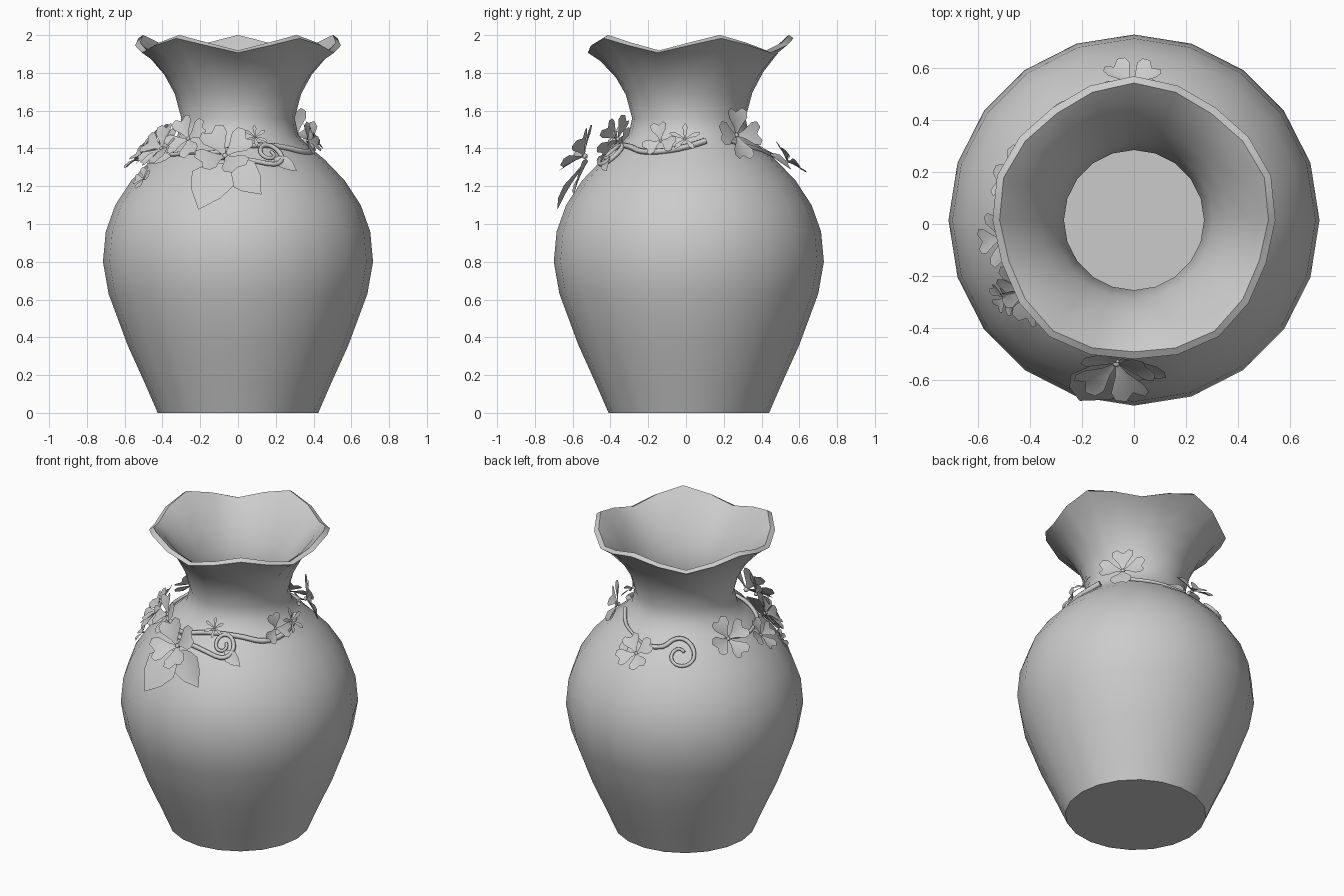
import bpy, bmesh, math
from math import sin, cos, radians, pi
from mathutils import Vector, Matrix

if "Cube" in bpy.data.objects:
    bpy.data.objects.remove(bpy.data.objects["Cube"])

CY = 0.015   # body axis sits slightly behind y = 0
SIDES = 20
OUTER = [(0.425, 0), (0.49, 0.15), (0.585, 0.36), (0.685, 0.63), (0.715, 0.8), (0.70, 0.96),
         (0.65, 1.1), (0.565, 1.23), (0.46, 1.34), (0.375, 1.41), (0.32, 1.47), (0.30, 1.56),
         (0.335, 1.69), (0.39, 1.79), (0.475, 1.89), (0.545, 1.945)]


def finish(name, bm, angle):
    me = bpy.data.meshes.new(name)
    bm.to_mesh(me)
    bm.free()
    me.shade_smooth()
    me.set_sharp_from_angle(angle=radians(angle))
    ob = bpy.data.objects.new(name, me)
    bpy.context.collection.objects.link(ob)
    return ob


def surf(deg, z, off=0.0):
    """Point on the vase wall at an angle and height, pushed outward."""
    r = OUTER[-1][0]
    for (r0, z0), (r1, z1) in zip(OUTER, OUTER[1:]):
        if z0 <= z <= z1:
            r = r0 + (r1 - r0) * (z - z0) / (z1 - z0)
            break
    a = radians(deg)
    return Vector(((r + off) * cos(a), CY + (r + off) * sin(a), z))


# vase: outer wall, wavy rim, inner wall and floor in one lathe
def vase():
    prof = OUTER + [(0.518, 1.96), (0.45, 1.905)]
    prof += [(r - 0.03, max(z, 0.03)) for r, z in reversed(OUTER[:-2])]
    bm = bmesh.new()
    rings = []
    for r, z in prof:
        k = max(0, (z - 1.55) / 0.4) ** 2
        ring = []
        for i in range(SIDES):
            a = 2 * pi * i / SIDES
            w = k * cos(5 * (a - pi / 2))
            rr = r + 0.01 * w
            ring.append(bm.verts.new((rr * cos(a), CY + rr * sin(a), z + 0.039 * w)))
        rings.append(ring)
    for a, b in zip(rings, rings[1:]):
        for i in range(SIDES):
            j = (i + 1) % SIDES
            bm.faces.new((a[i], a[j], b[j], b[i]))
    bm.faces.new(rings[0][::-1])
    bm.faces.new(rings[-1])
    finish("vase", bm, 40)


# blade rows: (length, half width, centre length)
HEART = [(0.3, 0.16, 0.3), (0.65, 0.43, 0.6), (0.88, 0.44, 0.75), (1.0, 0.25, 0.84)]
SLIM = [(0.4, 0.1, 0.4), (0.75, 0.16, 0.75), (1.0, 0.05, 1.0)]
LEAF = [(0.15, 0.2, 0.15), (0.4, 0.34, 0.4), (0.7, 0.24, 0.7), (0.99, 0.01, 1.0)]


def blade(bm, mat, rows, bend=0.0, cup=0.25):
    """Cupped petal or leaf growing along local +y."""
    last = [bm.verts.new(mat @ Vector((x, 0, 0))) for x in (-0.03, 0, 0.03)]
    for t, w, c in rows:
        row = [bm.verts.new(mat @ Vector((x, y, bend * y * y + cup * abs(x))))
               for x, y in ((-w, t), (0, c), (w, t))]
        for i in (0, 1):
            bm.faces.new((last[i], last[i + 1], row[i + 1], row[i]))
        last = row


def flower(name, deg, z, off, size, elev, n=5, spin=0, rows=HEART, tilt=20):
    a, e = radians(deg), radians(elev)
    out = Vector((cos(a) * cos(e), sin(a) * cos(e), sin(e)))
    base = Matrix.Translation(surf(deg, z, off)) @ out.to_track_quat('Z', 'Y').to_matrix().to_4x4()
    bm = bmesh.new()
    for i in range(n):
        m = (base @ Matrix.Rotation(radians(spin) + 2 * pi * i / n, 4, 'Z')
             @ Matrix.Rotation(radians(tilt), 4, 'X') @ Matrix.Scale(size, 4))
        blade(bm, m, rows, bend=-0.15)
    bmesh.ops.create_icosphere(bm, subdivisions=1, radius=size * 0.1, matrix=base)
    finish(name, bm, 60)


def leaf(name, start, tip, width=1.0):
    y = tip - start
    size = y.length
    y.normalize()
    out = Vector((start.x, start.y - CY, 0.25))
    x = y.cross(out).normalized()
    n = x.cross(y)
    m = Matrix((x * size * width, y * size, n * size)).transposed().to_4x4()
    m.translation = start
    bm = bmesh.new()
    blade(bm, m, LEAF, bend=-0.12, cup=0.2)
    finish(name, bm, 60)


def vine(name, pts, thick, end=0.6):
    cu = bpy.data.curves.new(name, 'CURVE')
    cu.dimensions = '3D'
    cu.bevel_depth = thick
    cu.bevel_resolution = 1
    cu.resolution_u = 3
    cu.use_fill_caps = True
    sp = cu.splines.new('NURBS')
    sp.points.add(len(pts) - 1)
    for i, p in enumerate(pts):
        sp.points[i].co = (*p, 1)
        sp.points[i].radius = 1 + (end - 1) * i / (len(pts) - 1)
    sp.order_u = 3
    sp.use_endpoint_u = True
    bpy.context.collection.objects.link(bpy.data.objects.new(name, cu))


def curl(deg, z, rad, phase, sign, turns=1.35, n=13):
    """Spiral of points lying on the shoulder."""
    pts = []
    for i in range(n):
        t = i / (n - 1)
        a = radians(phase) + sign * turns * 2 * pi * t
        r = rad * (1 - 0.75 * t)
        pts.append(surf(deg + math.degrees(r * cos(a) / 0.46), z + 0.75 * r * sin(a), 0.02))
    return pts


vase()

# stems around the shoulder
main = [(14, 1.44), (0, 1.41), (-18, 1.385), (-36, 1.38), (-52, 1.41), (-70, 1.42), (-90, 1.41),
        (-108, 1.37), (-125, 1.385), (-142, 1.365), (-160, 1.37), (-180, 1.36), (-198, 1.39)]
vine("main_vine", [surf(a, z, 0.015) for a, z in main], 0.018)
vine("front_tendril", [surf(-112, 1.36, 0.02), surf(-98, 1.35, 0.02), surf(-82, 1.34, 0.02)]
     + curl(-68, 1.375, 0.085, -90, 1), 0.015)
vine("back_vine", [surf(a, z, 0.012) for a, z in ((38, 1.44), (55, 1.41), (72, 1.39), (92, 1.36))], 0.013)
vine("back_tendril", [surf(95, 1.36, 0.015)] + curl(122, 1.34, 0.115, 165, -1), 0.015)

# open flowers: angle, height, offset, size, elevation, petals, spin
for i, f in enumerate([
        (39, 1.47, 0.08, 0.145, 15, 4, 0),
        (91, 1.33, 0.05, 0.125, 45, 4, 40),
        (160, 1.40, 0.07, 0.14, 40, 4, 20),
        (-146, 1.40, 0.10, 0.14, 35, 5, 10),
        (-125, 1.45, 0.12, 0.13, 25, 4, 30),
        (-172, 1.36, 0.08, 0.11, 40, 4, 0)]):
    flower(f"flower_{i + 1}", *f)
flower("front_flower", -97, 1.36, 0.12, 0.17, 35, 4, 35, tilt=28)
flower("side_flower", -22, 1.44, 0.05, 0.10, 20, 3, 10)
flower("small_low_flower", -149, 1.24, 0.025, 0.07, 30, 4, 15)

# slim star blossoms
flower("star_blossom_front", -77, 1.46, 0.07, 0.065, 30, 6, 0, SLIM)
flower("star_blossom_side", -3, 1.45, 0.06, 0.085, 30, 5, 0, SLIM)

# leaves
leaf("front_leaf_left", Vector((-0.08, -0.53, 1.32)), Vector((-0.21, -0.71, 1.10)), 1.15)
leaf("front_leaf_right", Vector((-0.05, -0.52, 1.33)), Vector((0.12, -0.62, 1.17)), 1.1)
leaf("right_leaf", surf(-66, 1.35, 0.02), surf(-55, 1.29, 0.04), 0.9)
leaf("left_leaf", surf(-140, 1.36, 0.03), surf(-150, 1.34, 0.14), 0.9)
leaf("back_leaf", surf(75, 1.37, 0.02), surf(82, 1.30, 0.06), 0.9)
